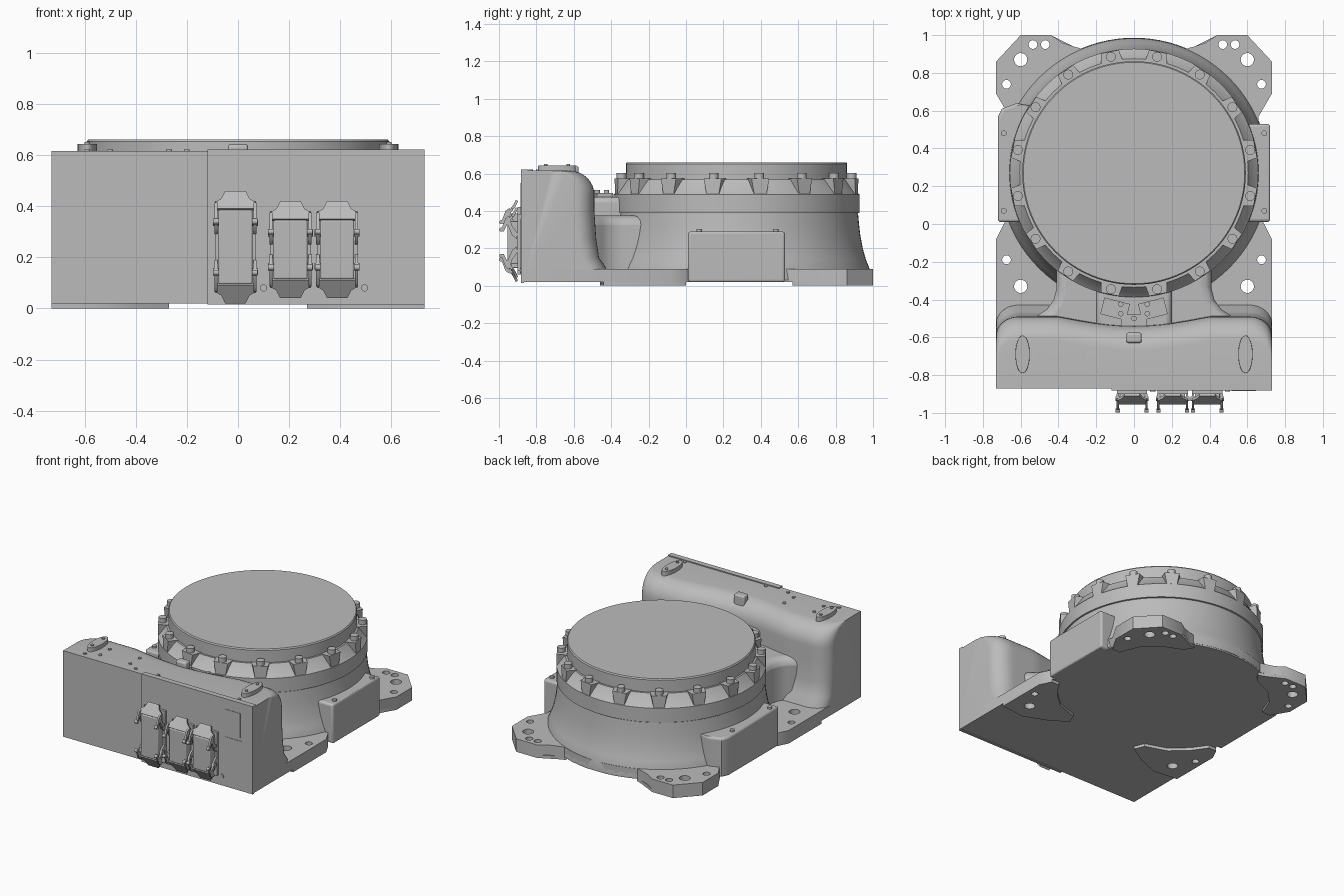
import bpy, bmesh, math
from mathutils import Matrix, Vector

cube = bpy.data.objects.get("Cube")
if cube:
    bpy.data.objects.remove(cube)

grey = bpy.data.materials.new("cast_grey")
grey.use_nodes = True
GREY = (0.5, 0.5, 0.5, 1)
grey.diffuse_color = GREY
grey.node_tree.nodes["Principled BSDF"].inputs["Base Color"].default_value = GREY
parts = []
CENTRE = Vector((0, 0.27, 0))
SIDEWAYS = Matrix(((0, 0, 1, 0), (1, 0, 0, 0), (0, 1, 0, 0), (0, 0, 0, 1)))
FACING = Matrix.Rotation(math.radians(90), 4, 'X')


def add(name, bm, bevel=0, segments=3):
    bmesh.ops.recalc_face_normals(bm, faces=bm.faces)
    mesh = bpy.data.meshes.new(name)
    bm.to_mesh(mesh)
    bm.free()
    mesh.materials.append(grey)
    ob = bpy.data.objects.new(name, mesh)
    bpy.context.collection.objects.link(ob)
    if bevel:
        mod = ob.modifiers.new("rounding", 'BEVEL')
        mod.width, mod.segments, mod.limit_method = bevel, segments, 'ANGLE'
        mod.angle_limit = math.radians(50)
    parts.append(ob)
    return ob


def box(name, x, y, z, bevel=0, turn=0):
    bm = bmesh.new()
    size = [b - a for a, b in (x, y, z)]
    mid = [(a + b) / 2 for a, b in (x, y, z)]
    bmesh.ops.create_cube(bm, size=1, matrix=Matrix.Translation(mid)
                          @ Matrix.Rotation(turn, 4, 'Z') @ Matrix.Diagonal(size + [1]))
    return add(name, bm, bevel)


def rod(name, pos, r, depth, axis='Z', sides=20):
    bm = bmesh.new()
    rot = FACING if axis == 'Y' else Matrix.Identity(4)
    if axis == 'X':
        rot = Matrix.Rotation(math.pi / 2, 4, 'Y')
    bmesh.ops.create_cone(bm, cap_ends=True, segments=sides, radius1=r, radius2=r,
                          depth=depth, matrix=Matrix.Translation(pos) @ rot)
    return add(name, bm)


def circle(x, y, rx, ry=None, n=24):
    return [(x + rx * math.cos(a), y + (ry or rx) * math.sin(a))
            for a in (math.tau * i / n for i in range(n))]


def prism(name, outlines, lo, hi, matrix=None, bevel=0):
    # Filled outline with optional holes, extruded between two heights
    cu = bpy.data.curves.new(name, 'CURVE')
    cu.dimensions, cu.fill_mode, cu.extrude = '2D', 'BOTH', (hi - lo) / 2
    for pts in outlines:
        sp = cu.splines.new('POLY')
        sp.points.add(len(pts) - 1)
        for p, co in zip(sp.points, pts):
            p.co = (co[0], co[1], 0, 1)
        sp.use_cyclic_u = True
    tmp = bpy.data.objects.new(name + "_outline", cu)
    bpy.context.collection.objects.link(tmp)
    mesh = bpy.data.meshes.new_from_object(
        tmp.evaluated_get(bpy.context.evaluated_depsgraph_get()))
    bm = bmesh.new()
    bm.from_mesh(mesh)
    bpy.data.objects.remove(tmp)
    bpy.data.meshes.remove(mesh)
    bmesh.ops.remove_doubles(bm, verts=bm.verts, dist=1e-5)
    bm.transform((matrix or Matrix.Identity(4)) @ Matrix.Translation((0, 0, (lo + hi) / 2)))
    return add(name, bm, bevel)


def lathe(name, profile, steps=96):
    bm = bmesh.new()
    vs = [bm.verts.new(CENTRE + Vector((r, 0, z))) for r, z in profile]
    es = [bm.edges.new(pair) for pair in zip(vs, vs[1:])]
    bmesh.ops.spin(bm, geom=vs + es, cent=CENTRE, axis=(0, 0, 1),
                   angle=math.tau, steps=steps, use_merge=True)
    bmesh.ops.remove_doubles(bm, verts=bm.verts, dist=1e-5)
    return add(name, bm)


def flip(pts, s):
    return [(s * x, y) for x, y in pts]


# Base plate with four drilled mounting lobes
half = [(0.73, -0.86), (0.73, -0.08), (0.69, 0), (0.66, 0.04), (0.66, 0.57), (0.73, 0.69),
        (0.73, 0.86), (0.6, 1), (0.44, 1), (0.38, 0.96), (0.32, 0.94)]
half += [(0.715 * math.sin(a), 0.27 + 0.715 * math.cos(a)) for a in (0.4, 0.3, 0.2, 0.1)]
holes = [(0.6, 0.87, 0.035), (0.535, 0.95, 0.023), (0.47, 0.95, 0.023),
         (0.675, 0.74, 0.023), (0.6, -0.33, 0.035), (0.675, -0.19, 0.023)]
drill = [circle(s * x, y, r) for x, y, r in holes for s in (1, -1)]
prism("base_plate", [half + flip(half, -1)[::-1]] + drill, 0.02, 0.09)

# Foot pads under the lobes
rear_pad = [(0.66, 0.57), (0.73, 0.69), (0.73, 0.86), (0.6, 1), (0.44, 1), (0.32, 0.94),
            (0.27, 0.92), (0.31, 0.86), (0.45, 0.8), (0.55, 0.7), (0.6, 0.57)]
front_pad = [(0.73, -0.44), (0.73, -0.08), (0.69, 0), (0.63, 0), (0.56, -0.1),
             (0.45, -0.2), (0.3, -0.25), (0.27, -0.32), (0.4, -0.4), (0.55, -0.46)]
for s, side in ((1, "left"), (-1, "right")):
    for end, pts, pick in (("rear", rear_pad, holes[:4]), ("front", front_pad, holes[4:])):
        prism(f"{end}_{side}_pad", [flip(pts, s)] + [circle(s * x, y, r) for x, y, r in pick],
              0, 0.021)

# Flared round housing, clamp ring and turntable
lathe("round_housing", [(0, 0.03), (0.716, 0.03), (0.712, 0.09), (0.692, 0.14), (0.675, 0.2),
                        (0.662, 0.27), (0.655, 0.33), (0.65, 0.385), (0, 0.385)])
lathe("clamp_ring", [(0, 0.38), (0.648, 0.38), (0.648, 0.388), (0.658, 0.39), (0.658, 0.488),
                     (0.652, 0.492), (0.605, 0.568), (0, 0.568)])
lathe("turntable", [(0, 0.56), (0.592, 0.56), (0.592, 0.652), (0.586, 0.66), (0, 0.66)])

# Bolted bosses around the ring
for i in range(16):
    turn = Matrix.Translation(CENTRE) @ Matrix.Rotation(math.tau * (i + 0.5) / 16, 4, 'Z')
    bm = bmesh.new()
    bmesh.ops.create_cube(bm, size=1)
    for v in bm.verts:
        out, top = v.co.x > 0, v.co.z > 0
        width = 0.048 if top else 0.032
        v.co = (0.655 if out else 0.57, math.copysign(width * (1 if out else 1.3), v.co.y),
                0.572 if top else 0.48)
    bm.transform(turn)
    add("ring_boss", bm)
    rod("ring_bolt", turn @ Vector((0.627, 0, 0.585)), 0.026, 0.035)

# Side covers with screws
covers = {1: [(0.5, 0.01), (0.72, 0.01), (0.72, 0.53), (0.5, 0.53)],
          -1: [(0.5, 0.01), (0.72, 0.01), (0.72, 0.57), (0.7, 0.61), (0.62, 0.64), (0.5, 0.62)]}
for s, pts in covers.items():
    prism("side_cover", [flip(pts, s)], 0.02, 0.29, bevel=0.014)
    for y in (0.07, 0.48):
        rod("cover_screw", (s * 0.69, y, 0.294), 0.015, 0.016)


# Front cabinet, lofted across its width with a rounded back
def section(x):
    t = min(1, max(0, (abs(x) - 0.61) / 0.12))
    corner = 0.1 * (1 - math.sqrt(1 - t * t))
    dip = 0.05 * max(0, math.cos(math.pi * x / 0.8)) if abs(x) < 0.4 else 0
    pts = [(-0.42, 0.02), (-0.43, 0.1), (-0.465, 0.15), (-0.48, 0.25), (-0.49, 0.4)]
    pts += [(-0.62 + 0.13 * math.cos(a), 0.485 + 0.13 * math.sin(a))
            for a in (math.pi / 2 * k / 8 for k in range(9))]
    return [(-0.87, 0.615), (-0.87, 0.02)] + [(y - corner - dip, z) for y, z in pts]


bm = bmesh.new()
stations = [0.73 * math.sin(math.pi / 2 * k / 24) for k in range(-24, 25)]
rows = [[bm.verts.new((x, y, z)) for y, z in section(x)] for x in stations]
for a, b in zip(rows, rows[1:]):
    for j in range(len(a)):
        k = (j + 1) % len(a)
        bm.faces.new((a[j], a[k], b[k], b[j]))
bm.faces.new(rows[0])
bm.faces.new(rows[-1])
add("front_cabinet", bm)

# Neck joining the cabinet to the housing
neck = [(0.41, -0.1), (0.41, -0.34), (0.425, -0.4), (0.46, -0.45), (0.52, -0.49), (0.56, -0.56)]
prism("neck", [neck + flip(neck, -1)[::-1]], 0.03, 0.375, bevel=0.05)
box("neck_saddle", (-0.2, 0.2), (-0.6, -0.3), (0.3, 0.475), 0.03)
for x, y, turn in ((-0.1, -0.45, -0.25), (0.1, -0.45, 0.25), (0, -0.525, 0)):
    box("tag_plate", (x - 0.07, x + 0.07), (y - 0.045, y + 0.045), (0.47, 0.495), turn=turn)
    for dy in (-0.025, 0.025):
        rod("tag_screw", (x * 0.7, y + dy, 0.5), 0.014, 0.022)
box("cabinet_latch", (-0.04, 0.04), (-0.63, -0.575), (0.56, 0.642), 0.012)

# Lifting caps and small screws on the cabinet top
for s in (1, -1):
    prism("lifting_cap", [circle(s * 0.59, -0.69, 0.038, 0.1, 32)], 0.61, 0.643, bevel=0.01)
    for y in (-0.63, -0.75):
        rod("cap_screw", (s * 0.59, y, 0.645), 0.01, 0.01)
for x, y in ((-0.5, -0.69), (-0.5, -0.79), (-0.27, -0.69), (-0.27, -0.79), (-0.59, -0.83),
             (-0.2, -0.83), (0.59, -0.83), (-0.03, -0.83)):
    rod("top_screw", (x, y, 0.616), 0.011, 0.012)

# Front service cover, its label panels and buttons
box("service_cover", (-0.12, 0.73), (-0.882, -0.865), (0.015, 0.622))
box("cover_lip", (-0.12, 0.73), (-0.882, -0.845), (0.612, 0.622))
for x, z in (((0.515, 0.635), (0.38, 0.55)), ((0.515, 0.645), (0.09, 0.36))):
    box("label_panel", x, (-0.885, -0.88), z)
for x in (0.1, 0.495):
    rod("cover_button", (x, -0.884, 0.08), 0.014, 0.008, 'Y')

# Plug connectors with locking levers at both ends
for cx, lo, hi in ((-0.01, 0.02, 0.46), (0.205, 0.04, 0.42), (0.388, 0.04, 0.42)):
    box("plug_flange", (cx - 0.08, cx + 0.08), (-0.9, -0.88), (lo + 0.04, hi - 0.04))
    box("plug_body", (cx - 0.066, cx + 0.066), (-0.955, -0.89), (lo + 0.075, hi - 0.075), 0.006)
    for end, d in ((hi, 1), (lo, -1)):
        # Sloped tapered lever plate
        bm = bmesh.new()
        corners = [(0.04, -0.91, 0), (0.055, -0.925, 0.03), (0.08, -0.935, 0.045),
                   (0.08, -0.955, 0.07)]
        ring = corners + [(-x, y, z) for x, y, z in corners[::-1]]
        face = bm.faces.new([bm.verts.new((cx + x, y, end - d * z)) for x, y, z in ring])
        grown = bmesh.ops.extrude_face_region(bm, geom=[face])["geom"]
        bmesh.ops.translate(bm, vec=(0, 0.012, -d * 0.008),
                            verts=[g for g in grown if isinstance(g, bmesh.types.BMVert)])
        add("lever_plate", bm)
        arm = [(-0.945, 0.045), (-0.965, 0.06), (-0.99, 0.125), (-0.975, 0.13), (-0.955, 0.09),
               (-0.93, 0.15), (-0.905, 0.17), (-0.9, 0.14), (-0.93, 0.1)]
        for s in (1, -1):
            x = cx + s * 0.076
            prism("lever_arm", [[(y, end - d * z) for y, z in arm]], x - 0.006, x + 0.006, SIDEWAYS)
            rod("lever_pin", (x, -0.925, end - d * 0.125), 0.013, 0.024, 'X', 12)
            rod("lever_knob", (x, -0.988, end - d * 0.12), 0.011, 0.022, 'X', 12)

# Soft shading with crisp edges
bpy.ops.object.select_all(action='DESELECT')
for ob in parts:
    ob.select_set(True)
bpy.context.view_layer.objects.active = parts[0]
bpy.ops.object.shade_smooth_by_angle(angle=math.radians(35))
